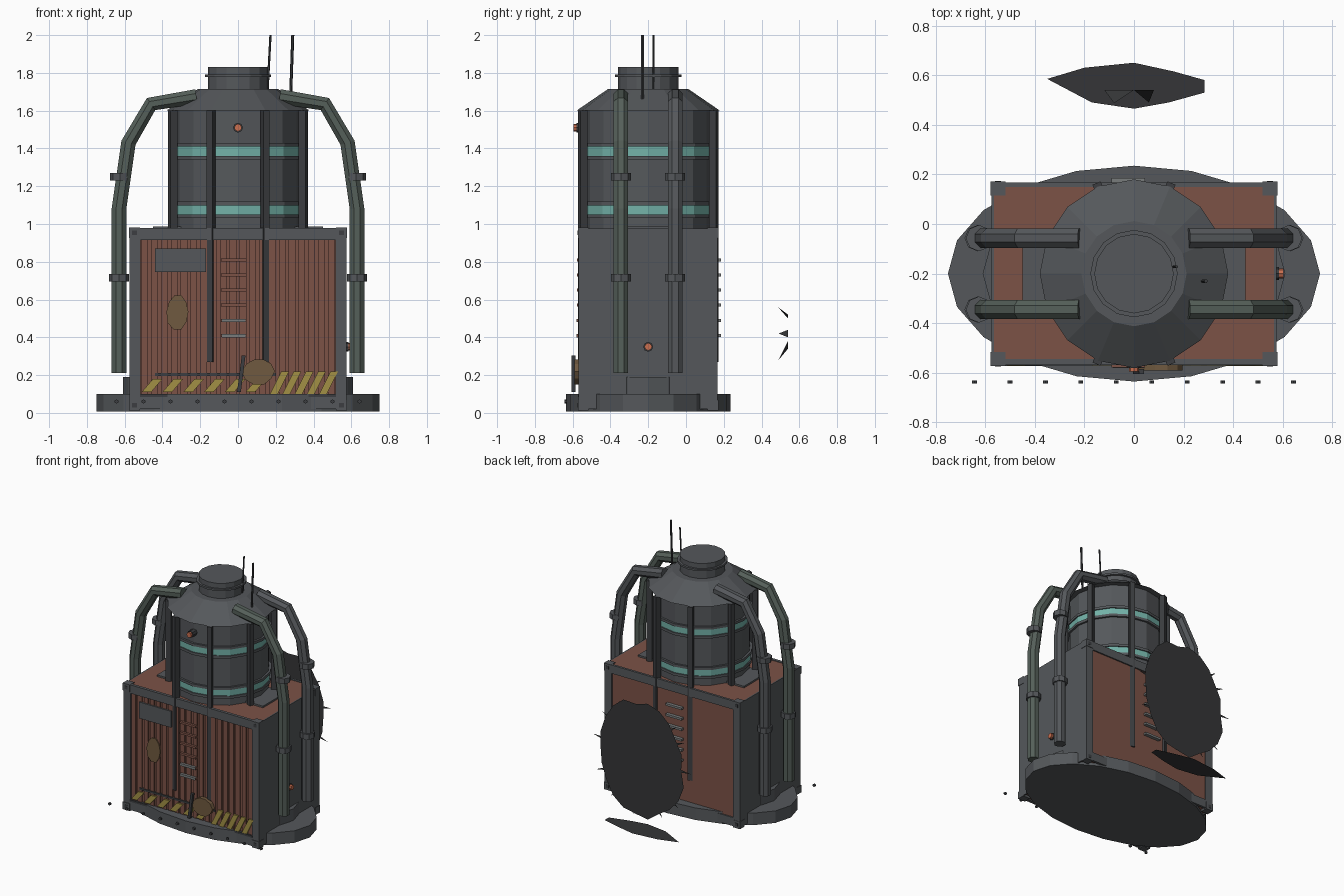
import bpy, bmesh, random
from math import sin, cos, pi, radians
from mathutils import Vector, Matrix

if "Cube" in bpy.data.objects:
    bpy.data.objects.remove(bpy.data.objects["Cube"])

random.seed(4)
CY = -0.2  # y of the shared centre axis


def mat(name, r, g, b):
    m = bpy.data.materials.new(name)
    m.diffuse_color = (r, g, b, 1)
    m.use_nodes = True
    m.node_tree.nodes["Principled BSDF"].inputs["Base Color"].default_value = m.diffuse_color
    return m


STEEL = mat("steel", 0.09, 0.097, 0.105)
DARK = mat("dark_steel", 0.045, 0.048, 0.052)
LIGHT = mat("worn_steel", 0.19, 0.2, 0.2)
GREEN = mat("green_pipe", 0.09, 0.115, 0.1)
RUST = mat("rust_red", 0.2, 0.085, 0.062)
TEAL = mat("teal", 0.17, 0.44, 0.39)
YELLOW = mat("hazard_yellow", 0.36, 0.28, 0.06)
ORANGE = mat("lamp_orange", 0.6, 0.16, 0.08)
BROWN = mat("brown_patch", 0.16, 0.1, 0.05)
CHAR = mat("charred", 0.035, 0.036, 0.038)


def finish(name, bm, m):
    me = bpy.data.meshes.new(name)
    bmesh.ops.recalc_face_normals(bm, faces=bm.faces)
    bm.to_mesh(me)
    bm.free()
    me.materials.append(m)
    ob = bpy.data.objects.new(name, me)
    bpy.context.collection.objects.link(ob)
    return ob


def boxes(name, items, m):
    """items: (x0, x1, y0, y1, z0, z1)"""
    bm = bmesh.new()
    for x0, x1, y0, y1, z0, z1 in items:
        M = Matrix.Translation(((x0 + x1) / 2, (y0 + y1) / 2, (z0 + z1) / 2))
        bmesh.ops.create_cube(bm, size=1, matrix=M @ Matrix.Diagonal((x1 - x0, y1 - y0, z1 - z0, 1)))
    return finish(name, bm, m)


def lathe(name, prof, n, m, sx=1, sy=1):
    """Closed turned solid around the centre axis from (radius, z) points."""
    bm = bmesh.new()
    rings = [[bm.verts.new((r * sx * cos(2 * pi * i / n), CY + r * sy * sin(2 * pi * i / n), z))
              for i in range(n)] for r, z in prof]
    for a, b in zip(rings, rings[1:]):
        for i in range(n):
            bm.faces.new((a[i], a[(i + 1) % n], b[(i + 1) % n], b[i]))
    bm.faces.new(rings[0])
    bm.faces.new(rings[-1])
    return finish(name, bm, m)


def rod(name, segs, r, m, n=8):
    """Straight rods between point pairs."""
    bm = bmesh.new()
    for a, b in segs:
        a, b = Vector(a), Vector(b)
        M = Matrix.Translation((a + b) / 2) @ (b - a).to_track_quat('Z', 'Y').to_matrix().to_4x4()
        bmesh.ops.create_cone(bm, cap_ends=True, segments=n, radius1=r, radius2=r, depth=(b - a).length, matrix=M)
    return finish(name, bm, m)


def plates(name, polys, y, t, m):
    """Upright plates facing the front, outlines in (x, z)."""
    bm = bmesh.new()
    for p in polys:
        f = bm.faces.new([bm.verts.new((x, y, z)) for x, z in p])
        if t:
            ex = bmesh.ops.extrude_face_region(bm, geom=[f])
            bmesh.ops.translate(bm, vec=(0, t, 0), verts=[v for v in ex["geom"] if isinstance(v, bmesh.types.BMVert)])
            if not f.is_valid:
                continue
    return finish(name, bm, m)


def blob(cx, cz, rx, rz, n, jit):
    return [(cx + rx * k * cos(2 * pi * i / n), cz + rz * k * sin(2 * pi * i / n))
            for i in range(n) for k in [1 + random.uniform(-jit, jit)]]


# Oval two-step plinth
lathe("plinth", [(1, 0.008), (1, 0.1)], 20, STEEL, 0.75, 0.435)
lathe("plinth_step", [(1, 0.1), (1, 0.19)], 20, STEEL, 0.61, 0.35)
rod("plinth_bolts", [((-0.643 + 0.1429 * i, -0.642, 0.06), (-0.643 + 0.1429 * i, -0.63, 0.06)) for i in range(10)],
    0.011, DARK, 6)

# Container: red body, grey end walls and frame
boxes("container_body", [(-0.565, 0.565, -0.55, 0.158, 0.03, 0.975)], RUST)
boxes("container_end_walls", [(s * 0.57 - 0.005, s * 0.57 + 0.005, -0.565, 0.165, 0.02, 0.975) for s in (-1, 1)], STEEL)
frame = []
for y0, y1 in ((-0.568, -0.545), (0.15, 0.168)):
    frame += [(-0.575, -0.515, y0, y1, 0.02, 0.97), (0.515, 0.575, y0, y1, 0.02, 0.97),
              (-0.52, 0.52, y0, y1, 0.915, 0.98), (-0.52, 0.52, y0, y1, 0.02, 0.085)]
boxes("container_frame", frame, STEEL)
corners = [(x, y, z) for x in (-0.548, 0.548) for y in (-0.545, 0.143) for z in (0.041, 0.953)]
boxes("corner_castings", [(x - 0.03, x + 0.03, y - 0.028, y + 0.028, z - 0.028, z + 0.028) for x, y, z in corners], STEEL)
boxes("casting_holes", [(x - 0.012, x + 0.012, y - 0.03, y + 0.03, z - 0.012, z + 0.012) for x, y, z in corners], DARK)

# Front corrugation
boxes("front_corrugation", [(x - 0.018, x + 0.018, -0.56, -0.545, 0.085, 0.915)
                            for x in [-0.494 + 0.052 * i for i in range(20)]], RUST)

# Sign plate, patches and hazard stripes
boxes("sign_plate", [(-0.44, -0.17, -0.57, -0.555, 0.745, 0.87)], STEEL)
plates("olive_patch", [blob(-0.32, 0.535, 0.06, 0.095, 10, 0.08)], -0.568, 0.01, BROWN)
plates("mud_patch", [blob(0.11, 0.22, 0.085, 0.07, 10, 0.08)], -0.59, 0.03, BROWN)
stripe = lambda x, w, z0, z1: [(x, z0), (x + w, z0), (x + w + 0.06, z1), (x + 0.06, z1)]
plates("hazard_stripes", [stripe(-0.51 + 0.11 * i, 0.05, 0.11, 0.18) for i in range(6)]
       + [stripe(0.17 + 0.065 * i, 0.04, 0.1, 0.22) for i in range(5)], -0.57, 0.012, YELLOW)
boxes("hazard_rails", [(-0.44, 0.2, -0.566, -0.55, 0.195, 0.21), (-0.52, 0.52, -0.572, -0.55, 0.085, 0.1)], DARK)
plates("broken_lever", [[(-0.005, 0.11), (0.015, 0.11), (0.04, 0.305), (0.02, 0.305)]], -0.605, 0.02, DARK)

# Rungs front and back
for side, y, out in (("front", -0.56, -0.018), ("back", 0.16, 0.025)):
    zs = [0.41 + 0.08 * i for i in range(6)]
    boxes(side + "_rungs", [(-0.09, 0.045, min(y, y + out), max(y, y + out), z - 0.008, z + 0.008) for z in zs],
          LIGHT if side == "back" else RUST)
boxes("bright_rungs", [(-0.085, 0.04, -0.58, -0.56, z, z + 0.018) for z in (0.4, 0.48)], LIGHT)

# Drum with bands, domed roof and neck
lathe("drum", [(0.335, 0.97), (0.335, 1.6)], 16, STEEL)
lathe("drum_roof", [(0.38, 1.6), (0.212, 1.715), (0.16, 1.715), (0.16, 1.83)], 16, STEEL)
lathe("neck_ring", [(0.176, 1.778), (0.176, 1.792)], 16, STEEL)
for i, z in enumerate((1.075, 1.385)):
    lathe(f"teal_band_{i}", [(0.342, z - 0.024), (0.342, z + 0.024)], 16, TEAL)
    for d in (-0.034, 0.034):
        lathe(f"band_rim_{i}", [(0.35, z + d - 0.01), (0.35, z + d + 0.01)], 16, STEEL)
boxes("drum_foot_plate", [(-0.45, 0.45, CY - 0.14, CY + 0.14, 0.97, 0.988)], STEEL)

# Eight drum struts; the front and back pairs run down the container
bm = bmesh.new()
for k in range(8):
    a = radians(22.5 + 45 * k)
    z0 = 0.27 if abs(sin(a)) > 0.7 else 0.97
    M = Matrix.Translation((0.375 * cos(a), CY + 0.375 * sin(a), (z0 + 1.6) / 2)) @ Matrix.Rotation(a, 4, 'Z')
    bmesh.ops.create_cube(bm, size=1, matrix=M @ Matrix.Diagonal((0.04, 0.035, 1.6 - z0, 1)))
finish("drum_struts", bm, DARK)

# Four bent pipes with clamps
path = [(0.22, 1.675), (0.46, 1.635), (0.58, 1.43), (0.63, 1.08), (0.63, 0.21)]
for s in (-1, 1):
    for row, y, m in (("front", -0.345, GREEN), ("back", -0.057, STEEL)):
        bm, prev = bmesh.new(), None
        for i, p in enumerate(path):
            t = Vector(path[min(i + 1, 4)]) - Vector(path[max(i - 1, 0)])
            nx, nz = Vector((-t.y, t.x)).normalized()
            ring = [bm.verts.new((s * (p[0] + 0.042 * cos(q) * nx), y + 0.042 * sin(q), p[1] + 0.042 * cos(q) * nz))
                    for q in [2 * pi * (j + 0.5) / 8 for j in range(8)]]
            if prev:
                for j in range(8):
                    bm.faces.new((prev[j], prev[(j + 1) % 8], ring[(j + 1) % 8], ring[j]))
            else:
                bm.faces.new(ring)
            prev = ring
        bm.faces.new(prev)
        finish(f"{row}_pipe", bm, m)
        rod(f"{row}_pipe_clamps", [((s * x, y, z - 0.02), (s * x, y, z + 0.02)) for x, z in ((0.63, 0.715), (0.625, 1.25))],
            0.053, STEEL)

# Antennas
rod("rusty_antenna", [((0.155, -0.172, 1.68), (0.172, -0.172, 2.0))], 0.006, DARK, 6)
rod("antenna", [((0.278, -0.23, 1.66), (0.29, -0.23, 2.0))], 0.008, DARK, 6)

# Lamps
rod("lamp_sockets", [((0, -0.53, 1.51), (0, -0.58, 1.51)), ((0.57, CY, 0.35), (0.585, CY, 0.35))], 0.026, DARK)
rod("lamps", [((0, -0.57, 1.51), (0, -0.595, 1.51)), ((0.58, CY, 0.35), (0.602, CY, 0.35))], 0.02, ORANGE)

# Thin blast sheet behind, with radiating slivers and bent shards
plates("blast_sheet", [blob(0, 0.54, 0.355, 0.435, 22, 0.06)], 0.54, 0, CHAR)
sl = []
for i in range(12):
    a = 2 * pi * (i + random.random() * 0.6) / 12
    c, e = Vector((0.32 * cos(a), 0.54 + 0.38 * sin(a))), Vector((0.42 * cos(a), 0.54 + 0.45 * sin(a)))
    n = Vector((-sin(a), cos(a))) * 0.012
    sl.append([c - n, e, c + n])
plates("blast_slivers", sl, 0.54, 0, CHAR)
bm = bmesh.new()
for tri in (((-0.12, 0.54, 0.5), (0.0, 0.54, 0.52), (-0.08, 0.487, 0.56)),
            ((0.08, 0.54, 0.38), (0.0, 0.54, 0.34), (0.06, 0.49, 0.28)),
            ((-0.16, 0.54, 0.4), (-0.16, 0.54, 0.44), (-0.18, 0.49, 0.42))):
    bm.faces.new([bm.verts.new(p) for p in tri])
finish("bent_shards", bm, CHAR)

# Torn sheet lying on the ground
bm = bmesh.new()
bm.faces.new([bm.verts.new((x, y, 0.01)) for x, y in (
    (-0.35, 0.585), (-0.17, 0.49), (0, 0.465), (0.14, 0.49), (0.285, 0.53), (0.285, 0.58), (0.16, 0.615), (0, 0.65), (-0.2, 0.63))])
finish("ground_sheet", bm, CHAR)
